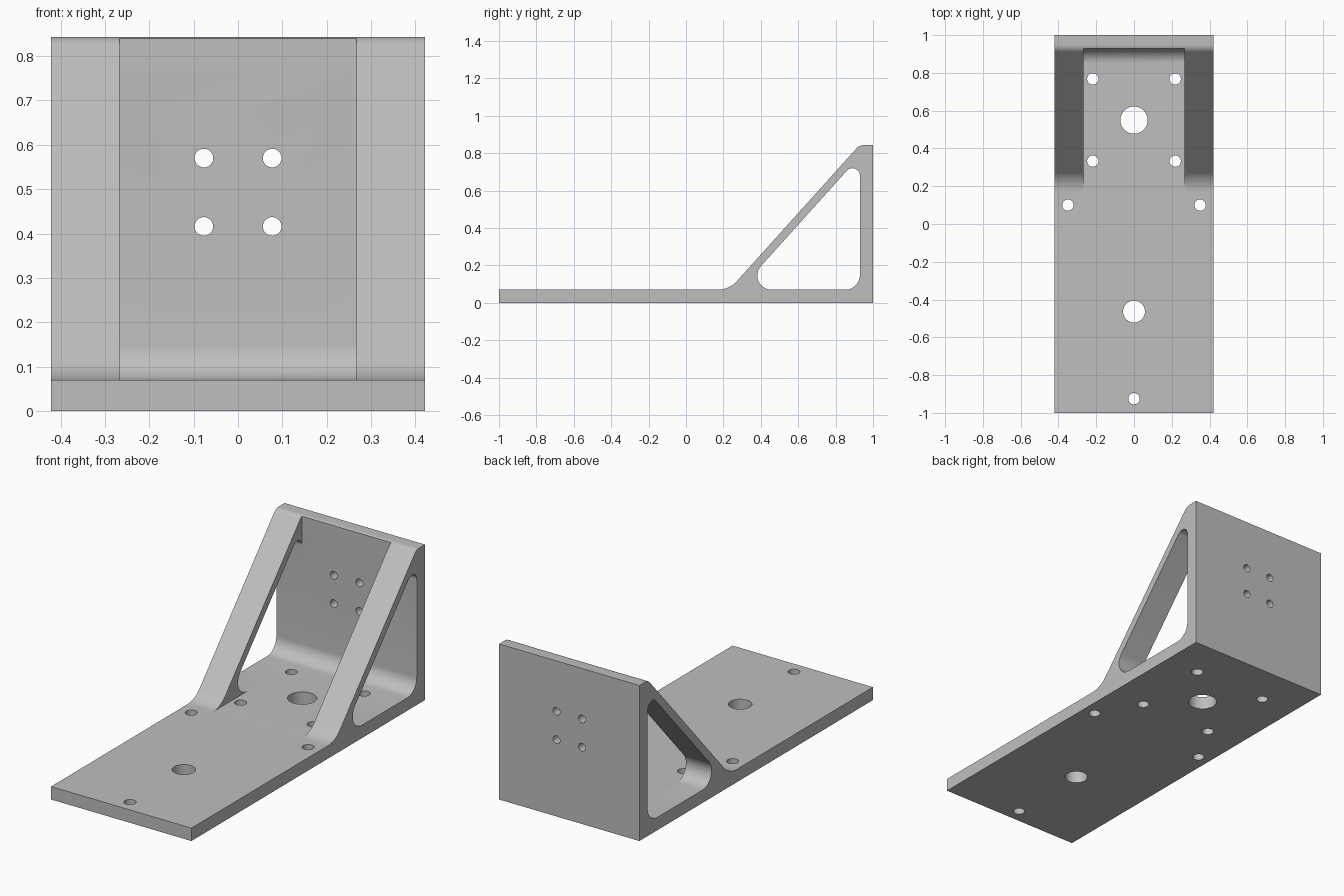
import bpy, bmesh, math
from mathutils import Vector, Matrix

cube = bpy.data.objects.get("Cube")
if cube:
    bpy.data.objects.remove(cube, do_unlink=True)

HALF_W, CHANNEL, T, H = 0.421, 0.267, 0.07, 0.843
SLOPE, FILLET = 1.11, 0.08
WALL = 1 - T

grey = bpy.data.materials.new("light_grey_metal")
grey.use_nodes = True
colour = (0.52, 0.52, 0.52, 1)
grey.diffuse_color = colour
grey.node_tree.nodes["Principled BSDF"].inputs["Base Color"].default_value = colour


def rounded(corners, steps=12):
    """Turn (y, z, radius) corners into an outline with tangent arcs."""
    out = []
    for i, (y, z, r) in enumerate(corners):
        p = Vector((y, z))
        if not r:
            out.append(p)
            continue
        a = (Vector(corners[i - 1][:2]) - p).normalized()
        b = (Vector(corners[(i + 1) % len(corners)][:2]) - p).normalized()
        half = a.angle(b) / 2
        centre = p + (a + b).normalized() * r / math.sin(half)
        start = p + a * r / math.tan(half) - centre
        end = p + b * r / math.tan(half) - centre
        sweep = math.atan2(start.x * end.y - start.y * end.x, start.dot(end))
        for k in range(steps + 1):
            out.append(centre + Matrix.Rotation(sweep * k / steps, 2) @ start)
    return out


def finish(bm, name):
    bmesh.ops.recalc_face_normals(bm, faces=bm.faces)
    mesh = bpy.data.meshes.new(name)
    bm.to_mesh(mesh)
    bm.free()
    mesh.materials.append(grey)
    ob = bpy.data.objects.new(name, mesh)
    bpy.context.collection.objects.link(ob)
    return ob


def prism(name, corners, half):
    """Extrude a side profile across x."""
    bm = bmesh.new()
    face = bm.faces.new([bm.verts.new((-half, p.x, p.y)) for p in rounded(corners)])
    ext = bmesh.ops.extrude_face_region(bm, geom=[face])
    moved = [v for v in ext["geom"] if isinstance(v, bmesh.types.BMVert)]
    bmesh.ops.translate(bm, verts=moved, vec=(2 * half, 0, 0))
    return finish(bm, name)


def drills(name, holes, rotation, centre):
    """One cutter holding several cylinders (x, y, z, radius)."""
    bm = bmesh.new()
    for x, y, z, r in holes:
        bmesh.ops.create_cone(bm, cap_ends=True, segments=40, radius1=r, radius2=r,
                              depth=0.2, matrix=Matrix.Translation((x, y, z)) @ rotation)
    return finish(bm, name)


def cut(target, cutter):
    cutter.hide_render = True
    mod = target.modifiers.new("cut", 'BOOLEAN')
    mod.operation, mod.solver, mod.object = 'DIFFERENCE', 'EXACT', cutter
    bpy.context.view_layer.update()
    deps = bpy.context.evaluated_depsgraph_get()
    mesh = bpy.data.meshes.new_from_object(target.evaluated_get(deps))
    target.modifiers.clear()
    target.data = mesh
    bpy.data.objects.remove(cutter, do_unlink=True)


# Solid wedge with base plate, back wall and sloping face
top_y = WALL - 0.003
foot_y = top_y - (H - T) / SLOPE
bracket = prism("angle_bracket", [
    (-1, 0, 0), (1, 0, 0), (1, H, 0), (top_y, H, 0.05),
    (foot_y, T, 0.14), (-1, T, 0)], HALF_W)

# Open channel between the two braces
cut(bracket, prism("channel_cutter", [
    (0.1, T, 0), (WALL, T, FILLET), (WALL, 1, 0), (0.1, 1, 0)], CHANNEL))

# Rounded triangular window through both braces
apex_z = 0.784
cut(bracket, prism("window_cutter", [
    (WALL - (apex_z - T) / SLOPE, T, 0.076), (WALL, T, FILLET),
    (WALL, apex_z, 0.04)], 0.5))

# Base plate holes
base = [(0, 0.55, T / 2, 0.072), (0, -0.464, T / 2, 0.058), (0, -0.925, T / 2, 0.03)]
for s in (-1, 1):
    base += [(s * x, y, T / 2, 0.03)
             for x, y in ((0.35, 0.1), (0.218, 0.333), (0.218, 0.768))]
cut(bracket, drills("base_drills", base, Matrix.Identity(4), T / 2))

# Back wall holes
wall = [(s * 0.077, 1 - T / 2, z, 0.021) for s in (-1, 1) for z in (0.416, 0.57)]
cut(bracket, drills("wall_drills", wall, Matrix.Rotation(math.pi / 2, 4, 'X'), 0))

bpy.ops.object.select_all(action='DESELECT')
bracket.select_set(True)
bpy.context.view_layer.objects.active = bracket
bpy.ops.object.shade_smooth_by_angle(angle=math.radians(25))
